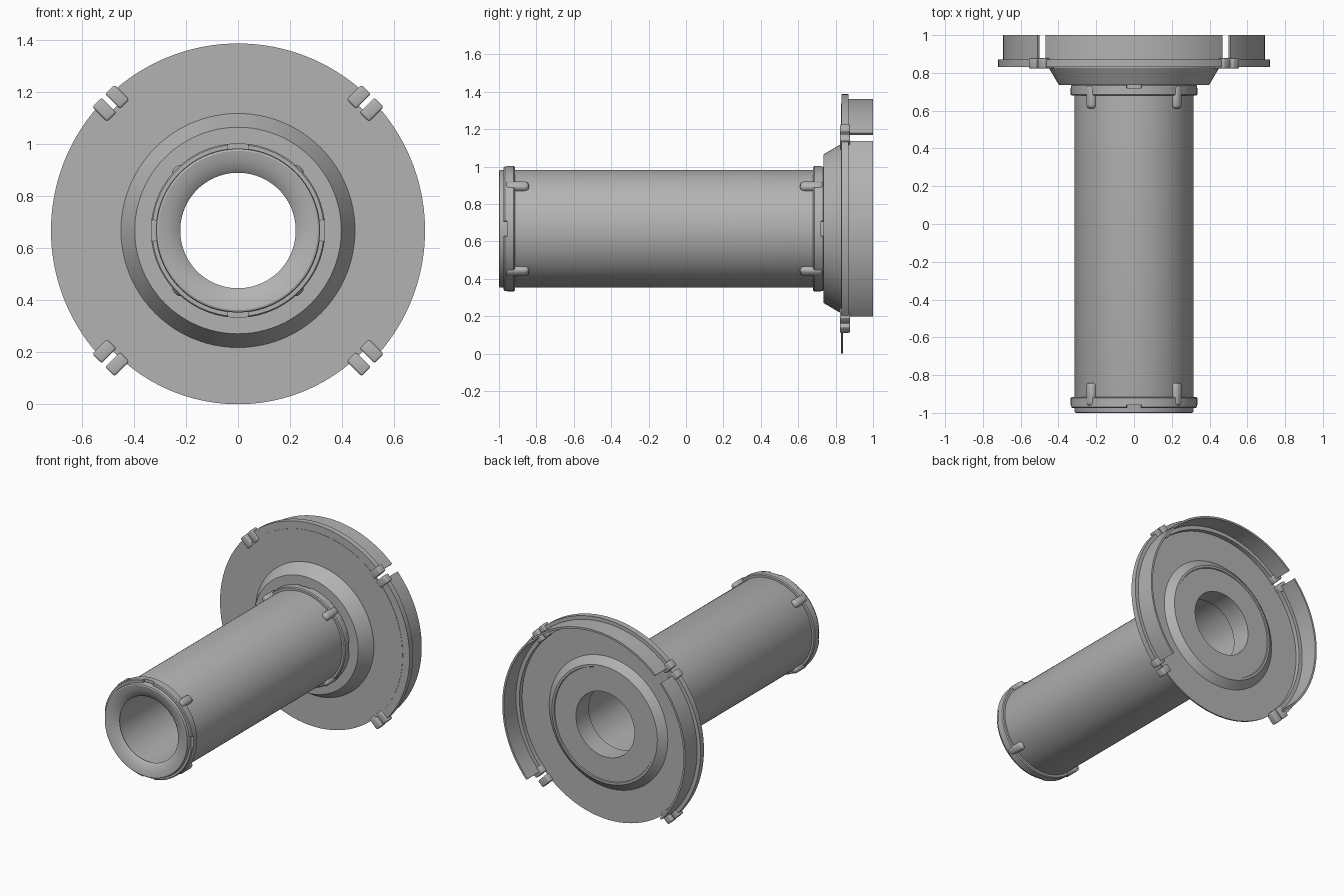
import bpy, bmesh, math
from mathutils import Matrix, Vector

if "Cube" in bpy.data.objects:
    bpy.data.objects.remove(bpy.data.objects["Cube"])

ZC = 0.668          # height of the spool axis

# Dark grey plastic
grey = bpy.data.materials.new("grey_plastic")
grey.diffuse_color = (0.45, 0.45, 0.45, 1)
grey.use_nodes = True
grey.node_tree.nodes["Principled BSDF"].inputs["Base Color"].default_value = grey.diffuse_color


def finish(name, bm, angle=30):
    bmesh.ops.recalc_face_normals(bm, faces=bm.faces)
    me = bpy.data.meshes.new(name)
    bm.to_mesh(me)
    bm.free()
    me.materials.append(grey)
    ob = bpy.data.objects.new(name, me)
    bpy.context.collection.objects.link(ob)
    bpy.ops.object.select_all(action='DESELECT')
    ob.select_set(True)
    bpy.context.view_layer.objects.active = ob
    bpy.ops.object.shade_smooth_by_angle(angle=math.radians(angle))
    return ob


def sweep(bm, profile, a0=0, a1=360, segs=96):
    """Sweep a closed (radius, y) profile around the spool axis."""
    full = a1 - a0 >= 360
    rings = []
    for i in range(segs if full else segs + 1):
        a = math.radians(a0 + (a1 - a0) * i / segs)
        rings.append([bm.verts.new((r * math.cos(a), y, ZC + r * math.sin(a)))
                      for r, y in profile])
    n = len(profile)
    for i in range(segs):
        p, q = rings[i], rings[(i + 1) % len(rings)]
        for j in range(n):
            k = (j + 1) % n
            bm.faces.new((p[j], p[k], q[k], q[j]))
    if not full:
        bm.faces.new(rings[0])
        bm.faces.new(rings[-1])


def ring(name, profile, arcs=((0, 360),), segs=96):
    bm = bmesh.new()
    for a0, a1 in arcs:
        sweep(bm, profile, a0, a1, segs)
    return finish(name, bm)


def block(name, angle, radius, shift, y, size, bevel):
    """Rounded block; size = (radial, along axis, tangential)."""
    bm = bmesh.new()
    a = math.radians(angle)
    m = (Matrix.Translation((0, y, ZC)) @ Matrix.Rotation(-a, 4, 'Y')
         @ Matrix.Translation((radius, 0, shift)) @ Matrix.Diagonal(Vector((*size, 1))))
    bmesh.ops.create_cube(bm, size=1, matrix=m)
    bmesh.ops.bevel(bm, geom=bm.edges[:], offset=bevel, segments=3,
                    profile=0.5, affect='EDGES')
    return finish(name, bm, 40)


# Barrel with a shallow funnel at the open front end
ring("barrel", [(0.236, -0.955), (0.222, -0.965), (0.235, -0.976), (0.26, -0.988),
                (0.285, -0.996), (0.306, -1.0), (0.313, -0.997), (0.315, -0.99),
                (0.315, 0.74), (0.236, 0.74)])

# Collars at both ends, each with four notches on its outer edge
for name, y_in, y_mid, y_out in (("front", -0.915, -0.958, -0.975),
                                 ("rear", 0.68, 0.721, 0.738)):
    s = 0.006 if y_in > y_out else -0.006
    ring(name + "_collar", [(0.31, y_in), (0.329, y_in), (0.335, y_in - s),
                            (0.335, y_mid), (0.31, y_mid)])
    ring(name + "_collar_lip", [(0.31, y_mid), (0.335, y_mid), (0.335, y_out + s),
                                (0.33, y_out), (0.31, y_out)],
         [(a + 7, a + 83) for a in (0, 90, 180, 270)], 24)

# Pill-shaped clips across the collars
for name, y in (("front", -0.903), ("rear", 0.673)):
    for a in (45, 135, 225, 315):
        block(f"{name}_clip_{a}", a, 0.316, 0, y, (0.052, 0.125, 0.054), 0.02)

# Conical hub with the bore, its flat back face proud of the plate
ring("hub", [(0.222, 0.735), (0.397, 0.735), (0.45, 0.825), (0.45, 0.84),
             (0.40, 0.882), (0.385, 0.882), (0.382, 0.876), (0.222, 0.876)])

# Thin end plate
ring("end_plate", [(0.40, 0.83), (0.668, 0.83), (0.668, 0.84), (0.40, 0.84)])

# Flange and rim wall in three sections, open at the bottom
SECTIONS = ((-42.6, 42.6), (47.4, 132.6), (137.4, 222.6))
ring("rim", [(0.655, 0.832), (0.719, 0.832), (0.719, 0.87), (0.694, 0.87),
             (0.694, 1.0), (0.681, 1.0), (0.681, 0.87), (0.655, 0.87)], SECTIONS, 40)

# Paired clamp blocks at the section joints
for a in (45, 135, 225, 315):
    for side in (-1, 1):
        block(f"clamp_{a}_{'a' if side < 0 else 'b'}", a, 0.692, side * 0.035, 0.85,
              (0.08, 0.055, 0.05), 0.008)
